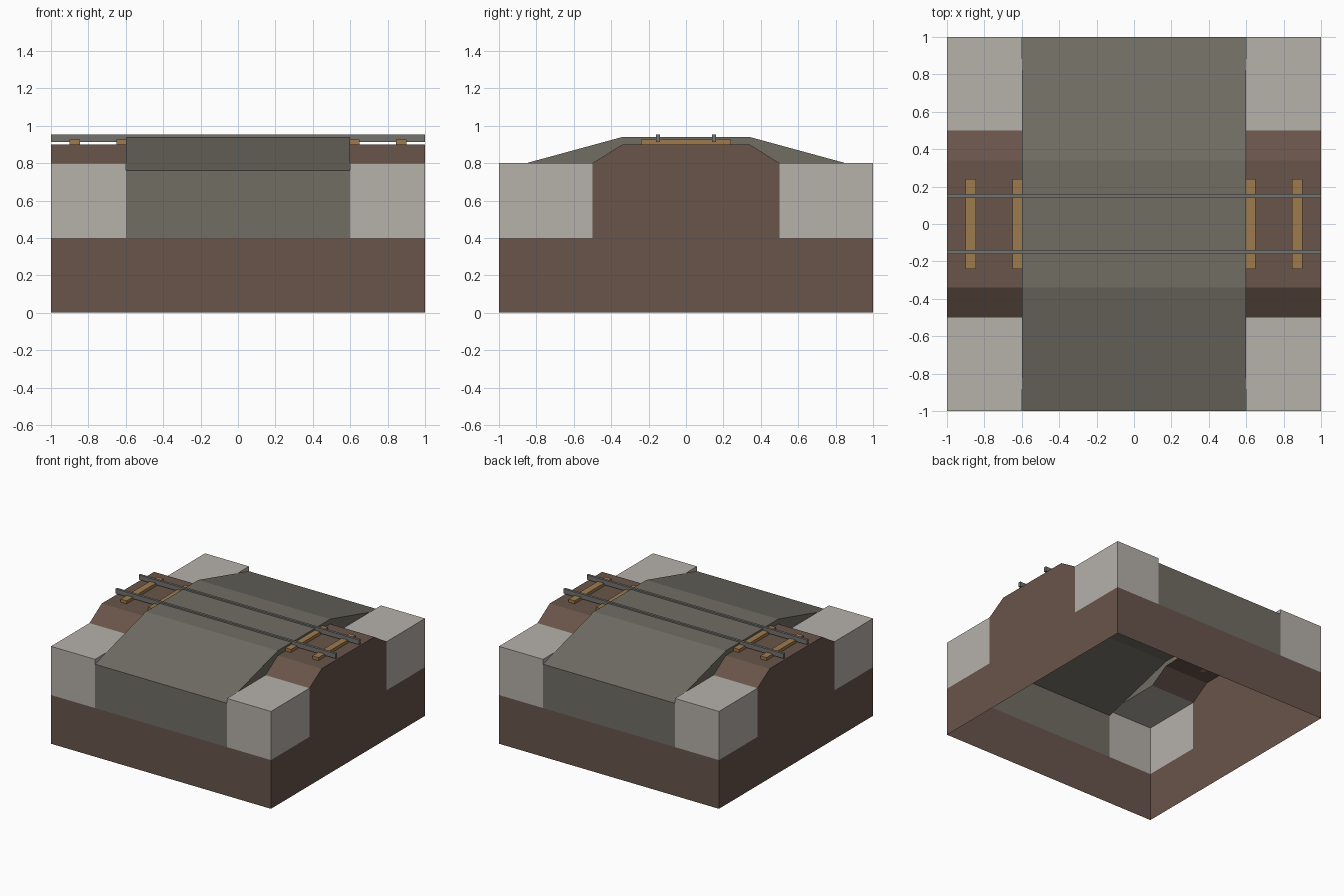
import bpy, bmesh
from mathutils import Vector, Matrix

if "Cube" in bpy.data.objects:
    bpy.data.objects.remove(bpy.data.objects["Cube"])


def material(name, r, g, b):
    m = bpy.data.materials.new(name)
    m.diffuse_color = (*[(c / 255) ** 2.2 for c in (r, g, b)], 1)
    m.use_nodes = True
    m.node_tree.nodes["Principled BSDF"].inputs["Base Color"].default_value = m.diffuse_color
    return m


DIRT = material("dirt", 104, 85, 76)
STONE = material("stone", 180, 175, 168)
ROAD = material("asphalt", 112, 109, 100)
WOOD = material("wood", 156, 122, 78)
STEEL = material("steel", 116, 115, 111)


def finish(name, bm, mat):
    me = bpy.data.meshes.new(name)
    bm.to_mesh(me)
    bm.free()
    me.materials.append(mat)
    ob = bpy.data.objects.new(name, me)
    bpy.context.collection.objects.link(ob)


def shell(name, faces, mat, inside=(0, 0, 0.2)):
    """Open shell of polygons, every face turned away from the inside point."""
    bm = bmesh.new()
    for pts in faces:
        f = bm.faces.new([bm.verts.new(p) for p in pts])
        f.normal_update()
        if f.normal.dot(f.calc_center_median() - Vector(inside)) < 0:
            f.normal_flip()
    bmesh.ops.remove_doubles(bm, verts=bm.verts, dist=1e-4)
    finish(name, bm, mat)


def strip(profile, x0, x1):
    """Quads sweeping a (y, z) profile along x."""
    return [[(x0, *a), (x1, *a), (x1, *b), (x0, *b)]
            for a, b in zip(profile, profile[1:])]


def box(name, lo, hi, mat):
    bm = bmesh.new()
    lo, hi = Vector(lo), Vector(hi)
    bmesh.ops.create_cube(bm, size=1, matrix=Matrix.Translation((lo + hi) / 2)
                          @ Matrix.Diagonal((*(hi - lo), 1)))
    finish(name, bm, mat)


W = 0.6       # half width of the road
LIP = 0.853   # where the ramp drops below the corner blocks

# Ground skirt, open underneath
ring = [(-1, -1), (1, -1), (1, 1), (-1, 1)]
shell("ground_skirt",
      [[(*a, 0), (*b, 0), (*b, 0.4), (*a, 0.4)]
       for a, b in zip(ring, ring[1:] + ring[:1])], DIRT)

# Road with ramps over the embankment, plus its side walls
ramp = [(-1, 0.4), (-1, 0.76), (-0.34, 0.94), (0.34, 0.94), (1, 0.76), (1, 0.4)]
road = strip(ramp, -W, W)
for x in (-W, W):
    road.append([(x, -0.34, 0.9), (x, 0.34, 0.9), (x, 0.34, 0.94), (x, -0.34, 0.94)])
    for t in (-1, 1):
        road.append([(x, t * LIP, 0.8), (x, t * 0.34, 0.94),
                     (x, t * 0.34, 0.9), (x, t * 0.5, 0.8)])
shell("road", road, ROAD)

bank = [(-0.5, 0.8), (-0.34, 0.9), (0.34, 0.9), (0.5, 0.8)]
for s, side in ((-1, "left"), (1, "right")):
    # Embankment top and end wall
    end = [(s, y, z) for y, z in [(-0.5, 0.4)] + bank + [(0.5, 0.4)]]
    shell(f"embankment_{side}", strip(bank, s * W, s) + [end], DIRT)

    # Corner blocks: top and two outer walls, with the lip beside the ramp
    for t, end_name in ((-1, "front"), (1, "back")):
        shell(f"corner_block_{end_name}_{side}", [
            [(s * W, t * 0.5, 0.8), (s, t * 0.5, 0.8), (s, t, 0.8), (s * W, t, 0.8)],
            [(s, t * 0.5, 0.4), (s, t, 0.4), (s, t, 0.8), (s, t * 0.5, 0.8)],
            [(s * W, t, 0.4), (s, t, 0.4), (s, t, 0.8), (s * W, t, 0.8)],
        ], STONE)
        shell(f"block_lip_{end_name}_{side}",
              [[(s * W, t, 0.76), (s * W, t, 0.8), (s * W, t * LIP, 0.8)]],
              STONE, inside=(s, t, 0.6))

    # Sleepers
    for i, c in enumerate((0.622, 0.872)):
        box(f"sleeper_{side}_{i + 1}", (s * c - 0.028, -0.24, 0.9),
            (s * c + 0.028, 0.24, 0.925), WOOD)

# Rails
for s, side in ((-1, "front"), (1, "back")):
    box(f"rail_{side}", (-1, s * 0.15 - 0.01, 0.913), (1, s * 0.15 + 0.01, 0.952), STEEL)
